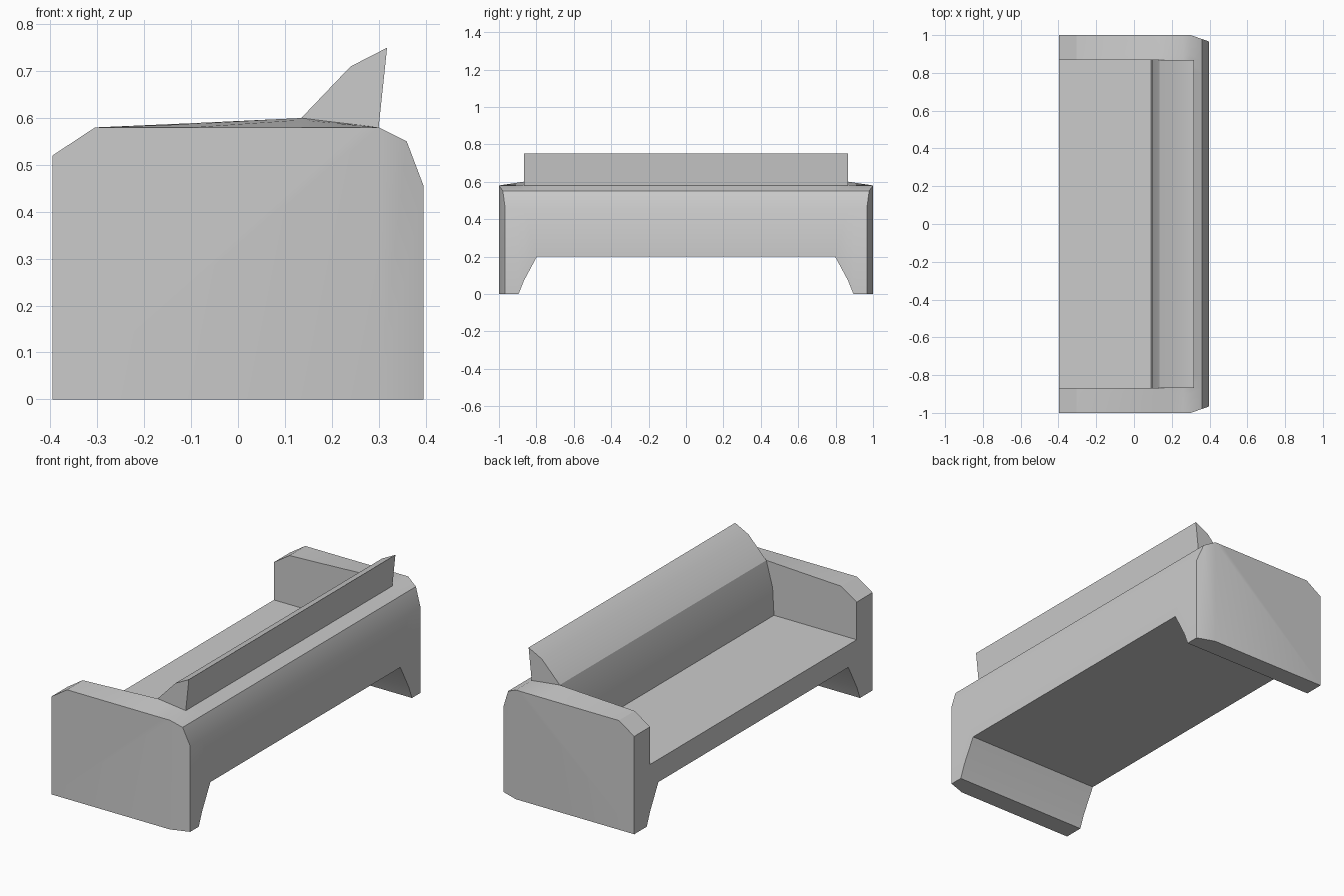
import bpy, bmesh
from math import radians

if "Cube" in bpy.data.objects:
    bpy.data.objects.remove(bpy.data.objects["Cube"])

# Shared rear profile (x, z) below the backrest, and the end-panel corner taper
REAR = [(0.36, 0.55), (0.396, 0.455)]


def taper(x):
    return max(0, x - 0.30) * 0.35


def close_section(top, under):
    # top outline, rear edge, then underside back to the front
    return top + REAR + [(0.396, under), (0.30, under), (-0.396, under)]


def arm_section(rise, under):
    # arm top crowns slightly towards the inner side
    crown = [(-0.305, 0), (-0.10, 0.009), (0.135, 0.02),
             (0.20, 0.012), (0.26, 0.005), (0.30, 0)]
    top = [(-0.396, 0.52)] + [(x, 0.58 + dz * rise) for x, dz in crown]
    return close_section(top, under)


def seat_section(under):
    # seat, curved backrest, backrest rear
    top = [(-0.396, 0.32), (0.09, 0.32), (0.098, 0.465), (0.135, 0.60),
           (0.24, 0.71), (0.318, 0.75), (0.30, 0.58)]
    return close_section(top, under)


# Cross-sections from the outer end of an arm to the middle of the sofa
stations = [
    (1.0, arm_section(0, 0)),
    (0.895, arm_section(0.8, 0)),
    (0.867, arm_section(1, 0.07)),
    (0.867, seat_section(0.07)),
    (0.797, seat_section(0.20)),
    (0.0, seat_section(0.20)),
]

bm = bmesh.new()
rings = []
for i, (y, section) in enumerate(stations):
    rings.append([bm.verts.new((x, y - (taper(x) if i == 0 else 0), z))
                  for x, z in section])
for a, b in zip(rings, rings[1:]):
    n = len(a)
    for i in range(n):
        j = (i + 1) % n
        bm.faces.new((a[i], a[j], b[j], b[i]))

# End panel: flat side plus the angled rear corner
end = rings[0]
bm.faces.new(end[:7] + end[10:])
bm.faces.new(end[6:11])

bmesh.ops.remove_doubles(bm, verts=bm.verts, dist=0.0005)
bmesh.ops.recalc_face_normals(bm, faces=bm.faces)
mesh = bpy.data.meshes.new("sofa_body")
bm.to_mesh(mesh)
bm.free()

# Sofa body: the other half is mirrored
sofa = bpy.data.objects.new("sofa_body", mesh)
bpy.context.collection.objects.link(sofa)
bpy.context.view_layer.objects.active = sofa
sofa.select_set(True)
bpy.ops.object.shade_smooth_by_angle(angle=radians(27))
mirror = sofa.modifiers.new("mirror_half", 'MIRROR')
mirror.use_axis = (False, True, False)
mirror.use_clip = True
